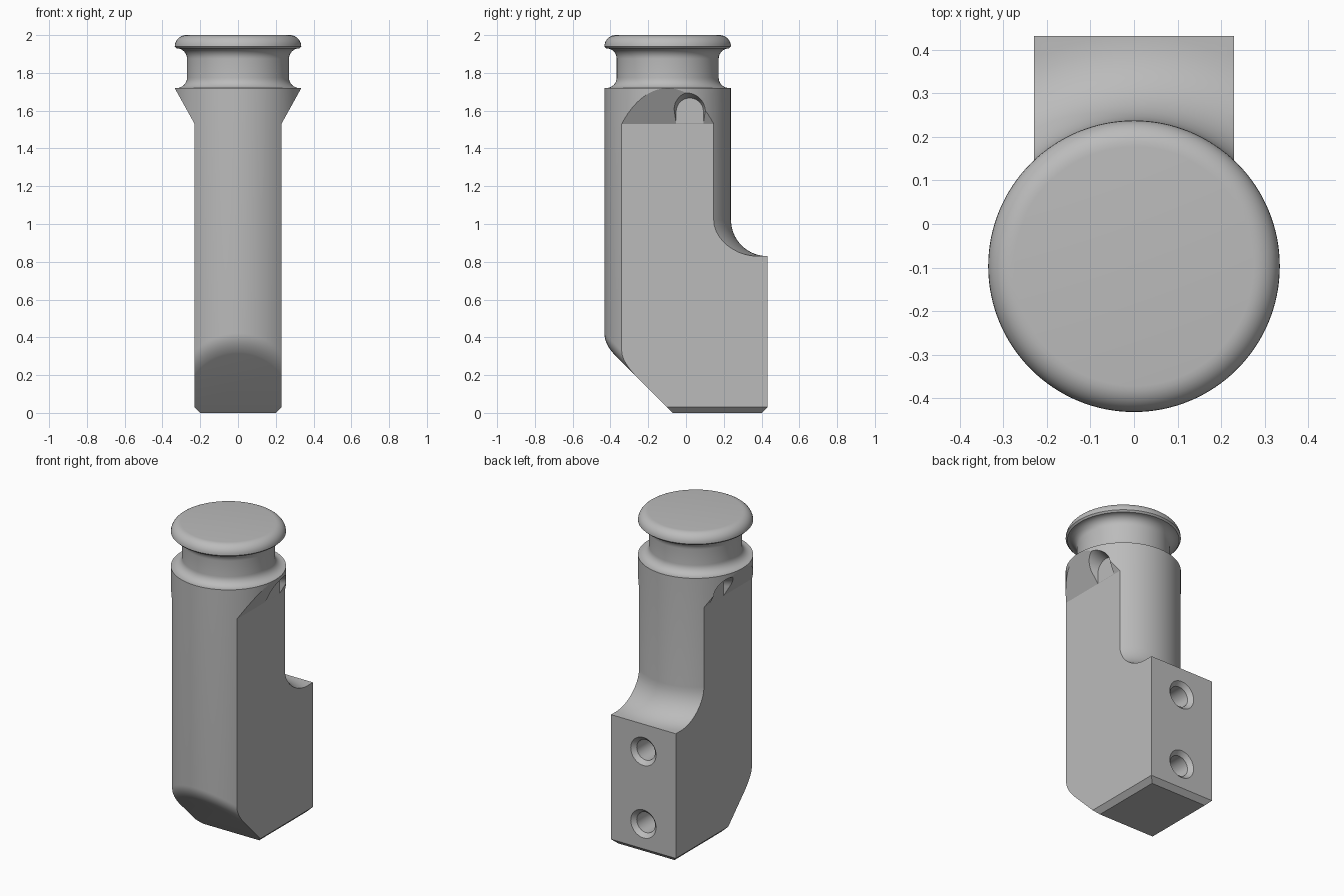
import bpy, bmesh, math
from mathutils import Vector

old = bpy.data.objects.get("Cube")
if old:
    bpy.data.objects.remove(old, do_unlink=True)

R, CY, SEG = 0.335, -0.097, 128      # barrel radius, axis position, sides
HALF, BACK = 0.23, 0.432             # half width across flats, back face

grey = bpy.data.materials.new("plain grey")
grey.use_nodes = True
grey.diffuse_color = (0.5, 0.5, 0.5, 1)
grey.node_tree.nodes["Principled BSDF"].inputs["Base Color"].default_value = (0.5, 0.5, 0.5, 1)


def make(name, rings):
    """Closed solid from a stack of equal-length point rings."""
    bm = bmesh.new()
    vs = [[bm.verts.new(p) for p in ring] for ring in rings]
    n = len(vs[0])
    for a, b in zip(vs, vs[1:]):
        for i in range(n):
            j = (i + 1) % n
            bm.faces.new((a[i], a[j], b[j], b[i]))
    bm.faces.new(vs[0][::-1])
    bm.faces.new(vs[-1])
    bmesh.ops.recalc_face_normals(bm, faces=bm.faces)
    me = bpy.data.meshes.new(name)
    bm.to_mesh(me)
    bm.free()
    me.materials.append(grey)
    ob = bpy.data.objects.new(name, me)
    bpy.context.collection.objects.link(ob)
    return ob


def combine(target, tool, operation):
    """Apply a boolean and discard the tool."""
    tool.hide_render = True
    mod = target.modifiers.new("cut", "BOOLEAN")
    mod.operation, mod.object, mod.solver = operation, tool, "EXACT"
    dg = bpy.context.evaluated_depsgraph_get()
    me = bpy.data.meshes.new_from_object(target.evaluated_get(dg))
    target.modifiers.clear()
    target.data = me
    bpy.data.objects.remove(tool, do_unlink=True)


def arc(cr, cz, r, a0, a1, steps=8):
    angles = [math.radians(a0 + (a1 - a0) * i / steps) for i in range(steps + 1)]
    return [(cr + r * math.cos(a), cz + r * math.sin(a)) for a in angles]


# Grooved head: collar, neck and rounded cap
head = [(R, 1.72)]
head += arc(0.325, 1.775, 0.055, 270, 180)
head += arc(0.325, 1.875, 0.055, 180, 90)
head += arc(0.275, 1.94, 0.06, 0, 90)

# Back columns flare into the foot with a cove
STEPS = 10
back_low = [(0.75, -0.1), (0.75, 0.83)] + arc(0.527, 1.022, 0.192, 270, 180, STEPS)


def front_low(c):
    """Front columns are rounded over where they meet the sloping toe."""
    t = 0.06
    slope = lambda r: -(CY + r * c) - 0.07
    z = slope(R)
    p0, p1, p2 = (R - t, slope(R - t) - 0.001), (R, z), (R, z + t)
    pts = [(R - t, -0.1)]
    for i in range(STEPS + 2):
        u = i / (STEPS + 1)
        pts.append(tuple((1 - u) ** 2 * a + 2 * u * (1 - u) * b + u * u * d
                         for a, b, d in zip(p0, p1, p2)))
    return pts


columns = []
for i in range(SEG):
    a = 2 * math.pi * i / SEG
    s, c = math.sin(a), math.cos(a)
    low = back_low if c > 1e-6 else front_low(c)
    columns.append([(r * s, CY + r * c, z) for r, z in low + head])
body = make("grooved_post", list(zip(*columns)))

# Side flats that slope out to the collar, with bevelled lower edges
half = [(HALF - 0.03, 0), (HALF, 0.03), (HALF, 1.53), (R + 0.001, 1.721), (0.6, 2.1)]
outline = half + [(-x, z) for x, z in reversed(half)]
combine(body, make("flats", [[(x, y, z) for x, z in outline] for y in (-1, 1)]), "INTERSECT")

# Side outline: back face, bevelled heel and sloping toe
outline = [(-0.07, 0), (BACK - 0.03, 0), (BACK, 0.03), (BACK, 2.1), (-0.6, 2.1), (-0.6, 0.53)]
combine(body, make("side_outline", [[(x, y, z) for y, z in outline] for x in (-1, 1)]), "INTERSECT")


# Arched notches in the sloping shoulders
def arch(x, r):
    top = arc(0.02, 1.595, r, 0, 180, 24)
    return [(x, y, z) for y, z in top] + [(x, 0.02 - r, 1.5), (x, 0.02 + r, 1.5)]


for side in (-1, 1):
    rings = [arch(side * (HALF + 0.001 + d), r)
             for d, r in ((0, 0.072), (0.03, 0.08), (0.07, 0.092), (0.1, 0.105), (0.2, 0.15))]
    combine(body, make("notch", rings), "DIFFERENCE")

# Countersunk screw holes in the back face
for z in (0.19, 0.655):
    rings = []
    for y, r in ((BACK + 0.02, 0.11), (BACK - 0.025, 0.065), (BACK - 0.3, 0.065)):
        rings.append([(px, y, z + pz) for px, pz in arc(0, 0, r, 0, 352.5, 47)])
    combine(body, make("screw_hole", rings), "DIFFERENCE")

bpy.ops.object.select_all(action="DESELECT")
body.select_set(True)
bpy.context.view_layer.objects.active = body
bpy.ops.object.shade_smooth_by_angle(angle=math.radians(25))
